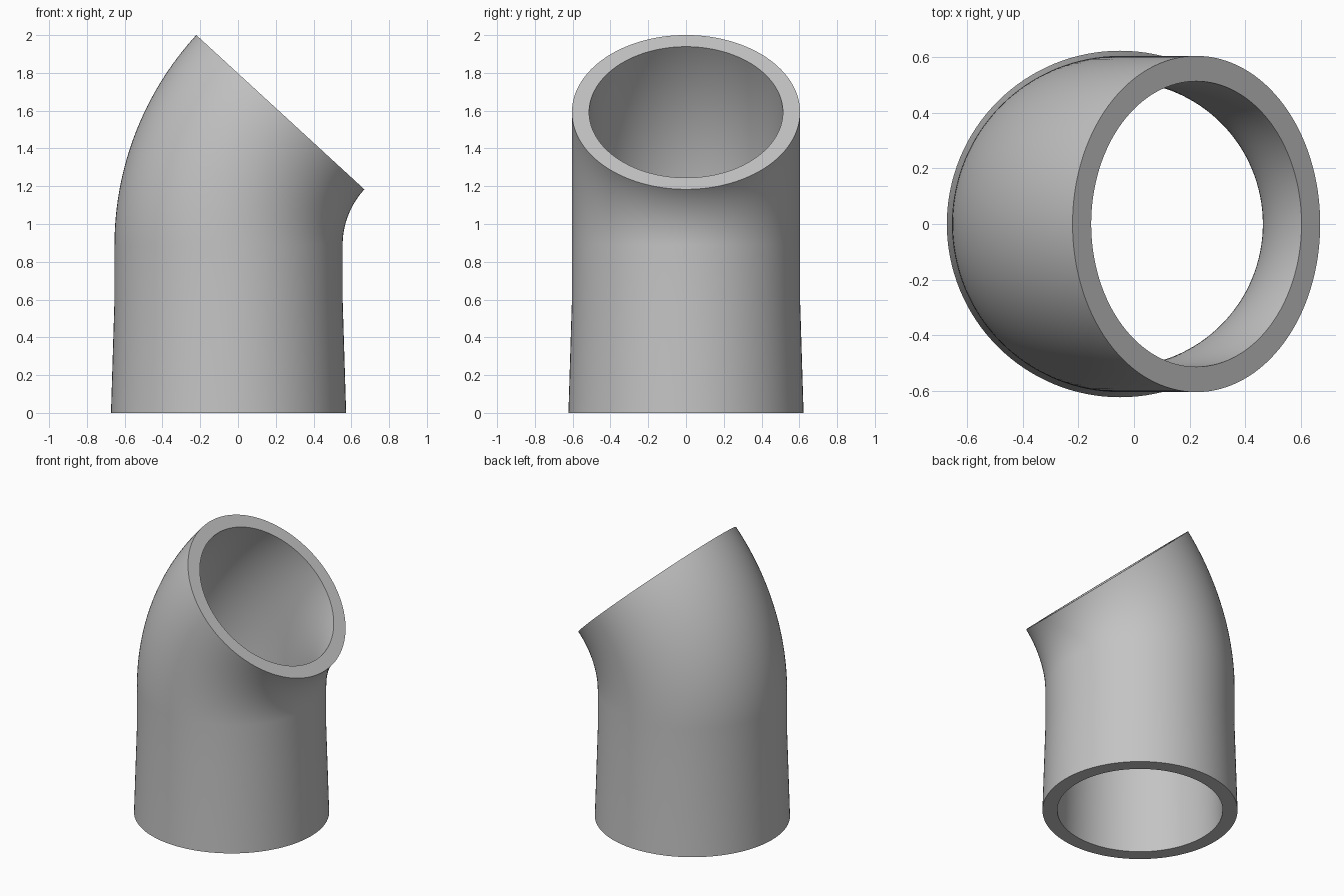
import bpy, bmesh, math
from mathutils import Vector

cube = bpy.data.objects.get("Cube")
if cube:
    bpy.data.objects.remove(cube)

grey = bpy.data.materials.new("plain grey")
grey.use_nodes = True
colour = (0.55, 0.55, 0.55, 1)
grey.diffuse_color = colour
grey.node_tree.nodes["Principled BSDF"].inputs["Base Color"].default_value = colour

SIDES = 128
BEND_STEPS = 32
AXIS_X = -0.05       # centre line of the straight pipe
BEND_Z = 0.888       # height where the bend starts
BEND_R = 1.041       # radius of the bend's centre line
BEND = math.radians(42.55)
OUTER, INNER = 0.604, 0.513

# Stations along the centre line: centre, tilt, flare of the radius
stations = [(Vector((AXIS_X, 0, 0)), 0, 0.0185),
            (Vector((AXIS_X, 0, 0.6)), 0, 0)]
for i in range(BEND_STEPS + 1):
    a = BEND * i / BEND_STEPS
    centre = Vector((AXIS_X + BEND_R * (1 - math.cos(a)), 0,
                     BEND_Z + BEND_R * math.sin(a)))
    stations.append((centre, a, 0))

bm = bmesh.new()


def ring(centre, tilt, radius):
    across = Vector((math.cos(tilt), 0, -math.sin(tilt)))
    verts = []
    for k in range(SIDES):
        t = math.tau * k / SIDES
        offset = across * math.cos(t) + Vector((0, math.sin(t), 0))
        verts.append(bm.verts.new(centre + offset * radius))
    return verts


# Outer wall going up, inner bore coming down, joined by the two flat rims
rings = [ring(c, a, OUTER + f) for c, a, f in stations]
rings += [ring(c, a, INNER + f * 0.8) for c, a, f in reversed(stations)]
for n, low in enumerate(rings):
    high = rings[(n + 1) % len(rings)]
    for k in range(SIDES):
        j = (k + 1) % SIDES
        bm.faces.new((low[k], low[j], high[j], high[k]))
bmesh.ops.recalc_face_normals(bm, faces=bm.faces)

mesh = bpy.data.meshes.new("pipe_elbow")
bm.to_mesh(mesh)
bm.free()
mesh.materials.append(grey)
pipe = bpy.data.objects.new("pipe_elbow", mesh)
bpy.context.collection.objects.link(pipe)

# Smooth walls with crisp rims
bpy.context.view_layer.objects.active = pipe
pipe.select_set(True)
bpy.ops.object.shade_smooth_by_angle(angle=math.radians(30))
